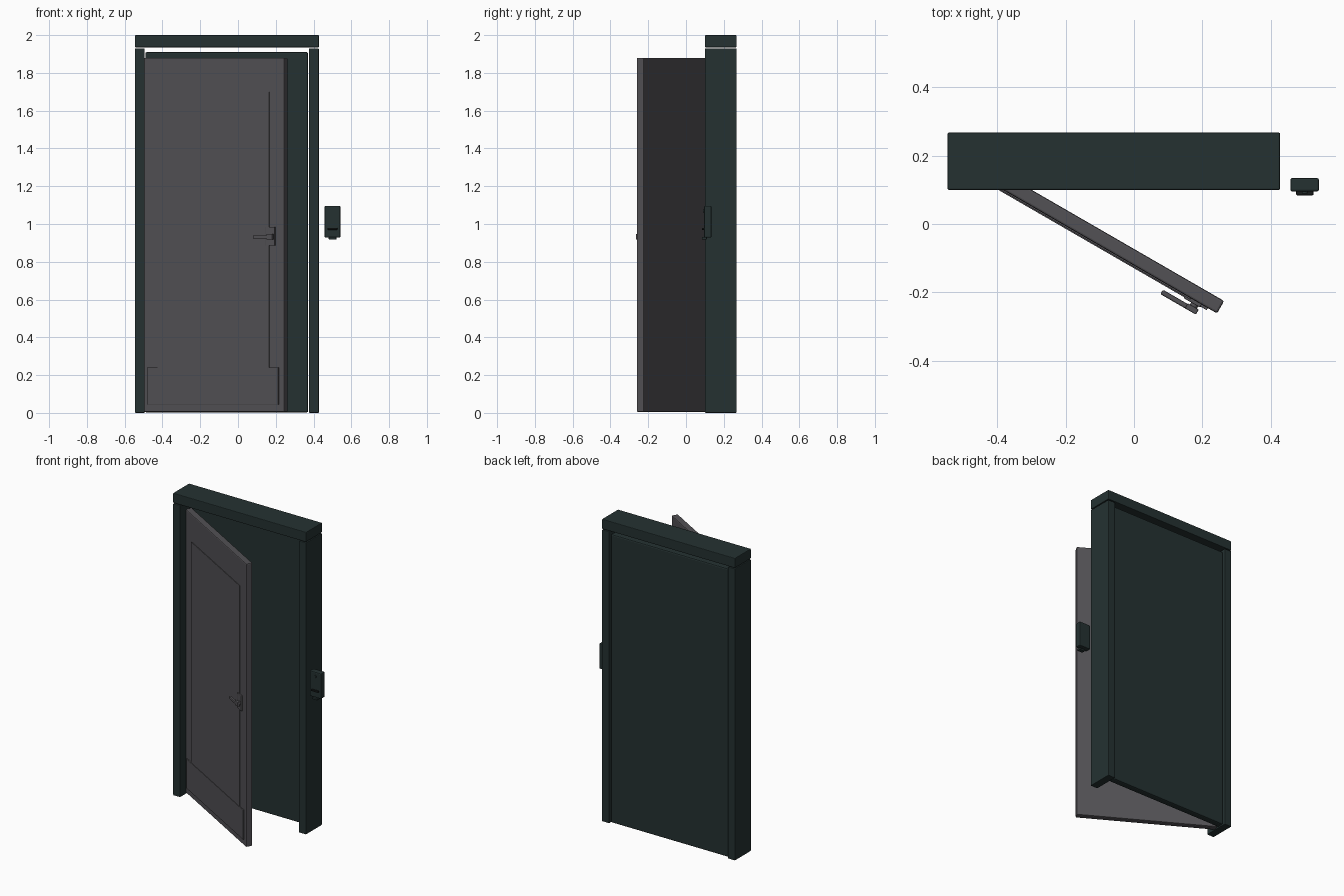
import bpy, math
from mathutils import Matrix, Vector

if "Cube" in bpy.data.objects:
    bpy.data.objects.remove(bpy.data.objects["Cube"])


def material(name, rgb):
    m = bpy.data.materials.new(name)
    m.diffuse_color = (*rgb, 1)
    m.use_nodes = True
    m.node_tree.nodes["Principled BSDF"].inputs["Base Color"].default_value = m.diffuse_color
    return m


FRAME = material("dark green paint", (0.018, 0.031, 0.031))
DOOR = material("warm grey", (0.085, 0.082, 0.090))
BLACK = material("black trim", (0.008, 0.010, 0.010))

# Open door space: x along the leaf, y to its back face
SWING = Matrix.Translation((-0.505, 0.17, 0)) @ Matrix.Rotation(math.radians(-30), 4, 'Z')


def box(name, x, y, z, mat, bevel=0.004, space=Matrix.Identity(4)):
    """Bevelled box from three (min, max) ranges."""
    bpy.ops.mesh.primitive_cube_add(size=1)
    o = bpy.context.object
    o.name = name
    size = Vector([b - a for a, b in (x, y, z)])
    mid = Vector([(a + b) / 2 for a, b in (x, y, z)])
    o.data.transform(space @ Matrix.Translation(mid) @ Matrix.Diagonal((*size, 1)))
    o.data.materials.append(mat)
    if bevel:
        m = o.modifiers.new("soft edges", 'BEVEL')
        m.width = bevel
        m.segments = 2
    return o


def disc(name, x, y, z, radius, depth, mat, space=Matrix.Identity(4)):
    """Round part whose axis runs front to back."""
    bpy.ops.mesh.primitive_cylinder_add(vertices=24, radius=radius, depth=depth)
    o = bpy.context.object
    o.name = name
    o.data.transform(space @ Matrix.Translation((x, y, z)) @ Matrix.Rotation(math.pi / 2, 4, 'X'))
    o.data.materials.append(mat)
    bpy.ops.object.shade_smooth_by_angle()
    return o


# Frame
DEPTH = (0.10, 0.268)
box("left_jamb", (-0.546, -0.494), DEPTH, (0, 1.93), FRAME)
box("right_jamb", (0.375, 0.428), DEPTH, (0, 1.93), FRAME)
box("header", (-0.546, 0.428), DEPTH, (1.935, 2.0), FRAME)

# Slab closing the doorway
box("back_panel", (-0.491, 0.371), (0.21, 0.255), (0.002, 1.91), FRAME, 0.008)

# Door leaf with raised plates
box("door_leaf", (0, 0.864), (0, 0.042), (0.005, 1.88), DOOR, 0.006, SWING)
box("raised_panel", (0.092, 0.776), (-0.004, 0.006), (0.20, 1.70), DOOR, 0.001, SWING)
box("kick_plate", (0.029, 0.833), (-0.007, 0.006), (0.045, 0.24), DOOR, 0.001, SWING)

# Handle
box("handle_plate", (0.757, 0.812), (-0.010, 0.004), (0.885, 0.985), DOOR, 0.002, SWING)
disc("handle_spindle", 0.794, -0.016, 0.933, 0.012, 0.03, DOOR, SWING)
box("handle_hub", (0.775, 0.812), (-0.034, -0.017), (0.918, 0.948), DOOR, 0.003, SWING)
box("handle_lever", (0.692, 0.795), (-0.034, -0.019), (0.922, 0.940), DOOR, 0.004, SWING)

# Wall reader beside the frame
box("reader_body", (0.458, 0.542), (0.095, 0.135), (0.928, 1.096), FRAME, 0.006)
box("reader_slot", (0.475, 0.526), (0.084, 0.097), (0.969, 0.980), BLACK, 0.003)
box("reader_lip", (0.480, 0.521), (0.084, 0.110), (0.918, 0.931), FRAME, 0.003)
disc("reader_button", 0.50, 0.093, 1.068, 0.008, 0.008, FRAME)
